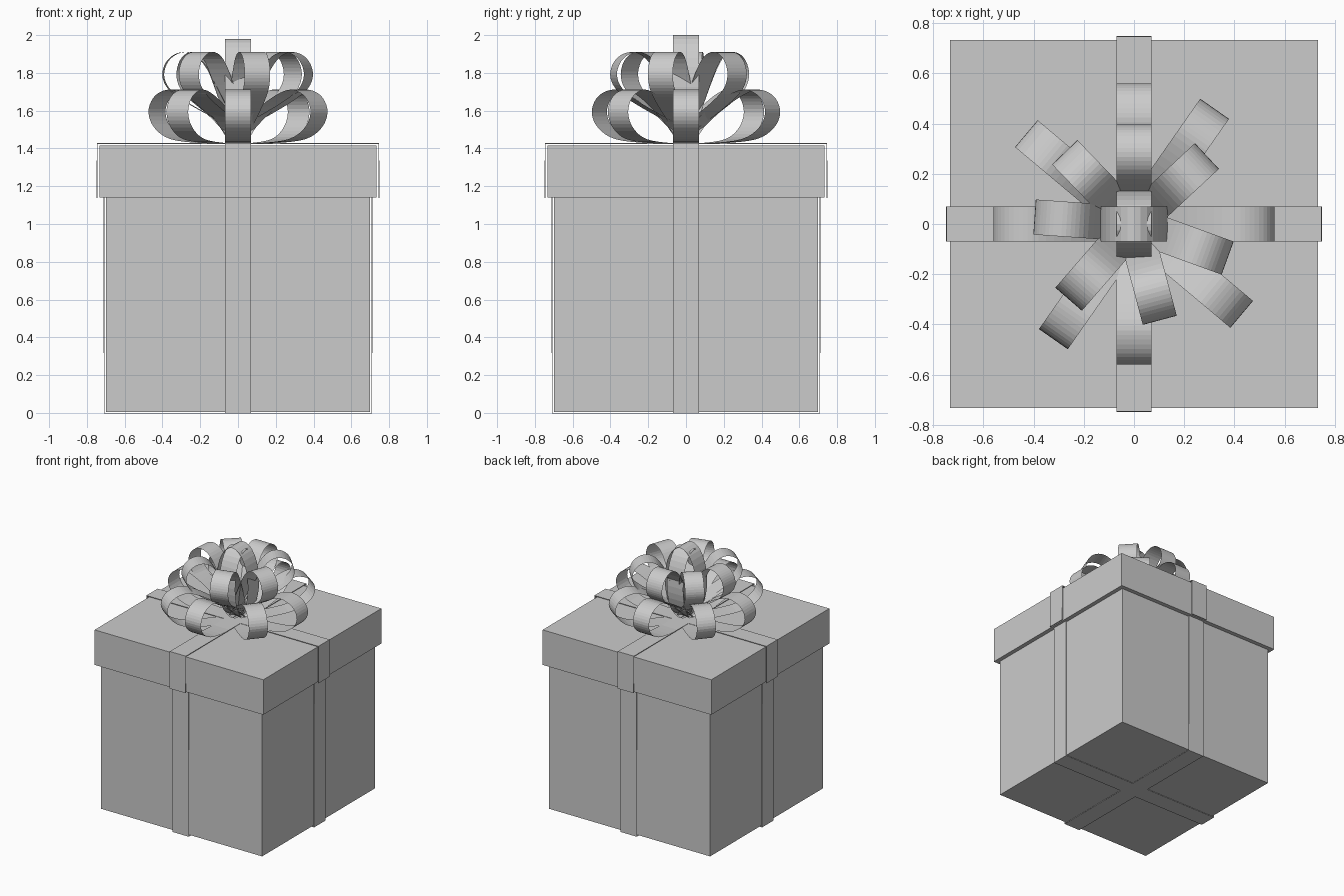
import bpy, bmesh, math
from mathutils import Vector, Matrix

if "Cube" in bpy.data.objects:
    bpy.data.objects.remove(bpy.data.objects["Cube"])

HALF = 0.07  # half ribbon width


def finish(name, bm):
    mesh = bpy.data.meshes.new(name)
    bm.to_mesh(mesh)
    bm.free()
    ob = bpy.data.objects.new(name, mesh)
    bpy.context.collection.objects.link(ob)
    return ob


def box(name, half, z0, z1):
    bm = bmesh.new()
    bmesh.ops.create_cube(bm, size=1, matrix=Matrix.Translation((0, 0, (z0 + z1) / 2))
                          @ Matrix.Diagonal((2 * half, 2 * half, z1 - z0, 1)))
    return finish(name, bm)


def strip(name, profile, angle, closed=False):
    """Sweep an (r, z) profile sideways into a flat ribbon, turned about z."""
    bm = bmesh.new()
    rot = Matrix.Rotation(math.radians(angle), 3, 'Z')
    rows = [[bm.verts.new(rot @ Vector((r, s * HALF, z))) for s in (-1, 1)]
            for r, z in profile]
    pairs = list(zip(rows, rows[1:]))
    if closed:
        pairs.append((rows[-1], rows[0]))
    for a, b in pairs:
        bm.faces.new((a[0], b[0], b[1], a[1]))
    return finish(name, bm)


def smooth_path(pts, steps=4):
    """Catmull-Rom curve through the points."""
    p = [Vector(q) for q in [pts[0]] + pts + [pts[-1]]]
    out = []
    for i in range(1, len(p) - 2):
        a, b, c, d = p[i - 1:i + 3]
        for k in range(steps):
            t = k / steps
            out.append(0.5 * (2 * b + (c - a) * t + (2 * a - 5 * b + 4 * c - d) * t ** 2
                              + (3 * b - a - 3 * c + d) * t ** 3))
    return out + [p[-1]]


# Box and lid
box("box_body", 0.70, 0.006, 1.14)
box("lid", 0.733, 1.14, 1.415)

# Ribbon bands around the box and over the lid
for i, angle in enumerate((0, 90)):
    body = strip(f"body_ribbon_{i + 1}",
                 [(-0.706, 1.14), (-0.706, 0), (0.706, 0), (0.706, 1.14)], angle)
    top = strip(f"lid_ribbon_{i + 1}",
                [(0.743, 1.138), (0.743, 1.424), (-0.743, 1.424), (-0.743, 1.138)], angle)
    for ob in (body, top):
        mod = ob.modifiers.new("thickness", 'SOLIDIFY')
        mod.thickness = 0.006
        mod.offset = -1

# Lower tier of bow loops
lower = smooth_path([(0, 1.426), (0.2, 1.428), (0.41, 1.45), (0.52, 1.51), (0.56, 1.59),
                     (0.53, 1.665), (0.46, 1.705), (0.38, 1.705), (0.25, 1.645),
                     (0.1, 1.54), (0, 1.45)])
for i, angle in enumerate((0, 55, 90, 140, 180, 235, 270, 320)):
    strip(f"lower_bow_loop_{i + 1}", lower, angle)

# Upper tier of bow loops
upper = smooth_path([(0, 1.50), (0.14, 1.57), (0.29, 1.655), (0.37, 1.72), (0.397, 1.79),
                     (0.375, 1.86), (0.32, 1.903), (0.25, 1.905), (0.18, 1.85),
                     (0.09, 1.69), (0, 1.50)])
for i, angle in enumerate((43, 90, 134, 176, 229, 285, 340)):
    strip(f"upper_bow_loop_{i + 1}", upper, angle)

# Two crossed upright loops in the middle
for i, (angle, z_top) in enumerate(((0, 2.0), (90, 1.98))):
    mid, h = (z_top + 1.45) / 2, (z_top - 1.45) / 2
    ring = [(0.135 * math.cos(k * math.tau / 32), mid + h * math.sin(k * math.tau / 32))
            for k in range(32)]
    strip(f"centre_bow_loop_{i + 1}", ring, angle, closed=True)
